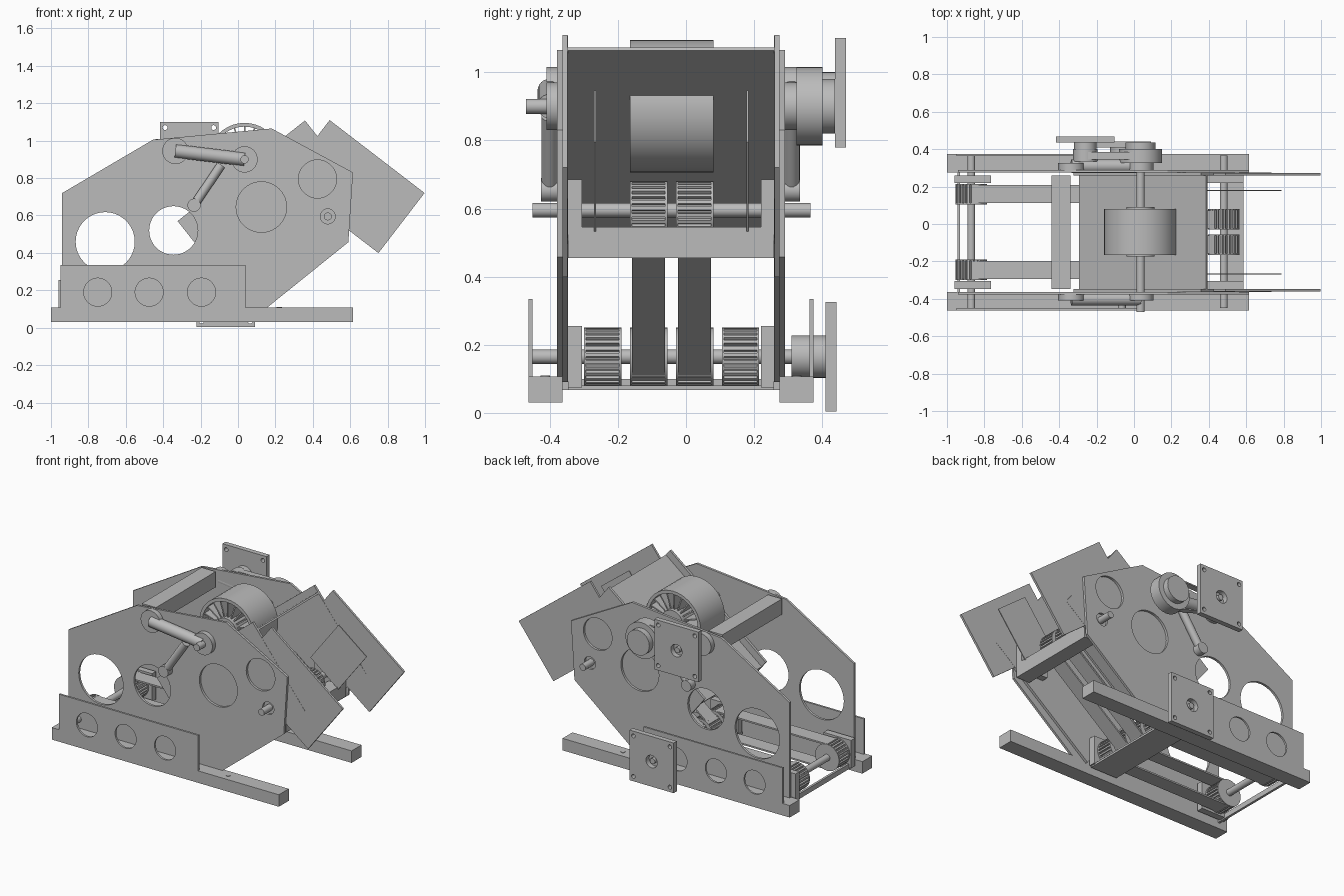
import bpy
import math
from mathutils import Vector

cube = bpy.data.objects.get("Cube")
if cube:
    bpy.data.objects.remove(cube)

grey = bpy.data.materials.new("machine_grey")
grey.use_nodes = True
COLOUR = (0.5, 0.5, 0.5, 1)
grey.diffuse_color = COLOUR
grey.node_tree.nodes["Principled BSDF"].inputs["Base Color"].default_value = COLOUR

FRONT, BACK = -0.363, 0.275            # inner faces of the main side plates
TILT = math.radians(38.3)              # slope of the inclined conveyor
U = Vector((math.cos(TILT), math.sin(TILT)))
V = Vector((U.y, -U.x))
LOW, HIGH, TAIL = Vector((-0.065, 0.165)), Vector((0.48, 0.595)), Vector((-0.87, 0.165))
DRUM, CRANK, MOTOR = Vector((0.035, 0.9)), Vector((-0.335, 0.945)), Vector((-0.26, 0.94))


def finish(name, mesh, location=(0, 0, 0), rotation=None):
    mesh.materials.clear()
    mesh.materials.append(grey)
    mesh.polygons.foreach_set("use_smooth", [True] * len(mesh.polygons))
    mesh.set_sharp_from_angle(angle=math.radians(30))
    ob = bpy.data.objects.new(name, mesh)
    ob.location = location
    if rotation:
        ob.rotation_euler = rotation
    bpy.context.collection.objects.link(ob)
    return ob


def ring(c, r, n=40):
    return [(c[0] + r * math.cos(2 * math.pi * i / n), c[1] + r * math.sin(2 * math.pi * i / n))
            for i in range(n)]


def rect(x0, x1, z0, z1):
    return [(x0, z0), (x1, z0), (x1, z1), (x0, z1)]


def quad(corner, a, b):
    """Parallelogram from a corner and two edge vectors."""
    return [corner, corner + a, corner + a + b, corner + b]


def slab(name, y0, y1, outline, *holes):
    """Profile in the xz plane, with holes, extruded from y0 to y1."""
    curve = bpy.data.curves.new(name, 'CURVE')
    curve.dimensions = '2D'
    curve.fill_mode = 'BOTH'
    curve.extrude = (y1 - y0) / 2
    for loop in (outline,) + holes:
        spline = curve.splines.new('POLY')
        spline.points.add(len(loop) - 1)
        for p, q in zip(spline.points, loop):
            p.co = (q[0], q[1], 0, 1)
        spline.use_cyclic_u = True
    temp = bpy.data.objects.new(name + "_temp", curve)
    mesh = bpy.data.meshes.new_from_object(temp)
    bpy.data.objects.remove(temp)
    bpy.data.curves.remove(curve)
    return finish(name, mesh, (0, (y0 + y1) / 2, 0), (math.pi / 2, 0, 0))


def disc(name, c, r, y0, y1, *holes):
    return slab(name, y0, y1, ring(c, r), *holes)


def gear(name, c, y0, y1, r=0.085, teeth=26):
    pts = []
    for i in range(teeth):
        for step, rad in ((0, r), (0.5, r), (0.6, r - 0.012), (0.9, r - 0.012)):
            a = 2 * math.pi * (i + step) / teeth
            pts.append((c[0] + rad * math.cos(a), c[1] + rad * math.sin(a)))
    slab(name, y0 + 0.006, y1 - 0.006, pts)
    for y in (y0, y1 - 0.006):
        disc(name + "_flange", c, r, y, y + 0.006)


def rod(name, a, b, y, r):
    """Cylinder lying in the xz plane with rounded ends."""
    d = b - a
    n = Vector((-d.y, d.x)).normalized()
    along = d.normalized()
    bpy.ops.mesh.primitive_cylinder_add(vertices=24, radius=r, depth=d.length)
    ob = bpy.context.object
    mesh = ob.data
    bpy.data.objects.remove(ob)
    finish(name, mesh, ((a.x + b.x) / 2, y, (a.y + b.y) / 2), (0, math.atan2(d.x, d.y), 0))


# Main side plates, base rails and outer covers
profile = [(-0.94, 0.04), (0.08, 0.04), (0.155, 0.107), (0.59, 0.457),
           (0.615, 0.83), (0.18, 1.065), (-0.455, 1.005), (-0.94, 0.72)]
cover_holes = [ring((x, 0.19), 0.075) for x in (-0.75, -0.475, -0.195)]
for side, y0, y1, c0, c1 in (("front", FRONT - 0.015, FRONT, FRONT - 0.1, FRONT - 0.087),
                             ("back", BACK, BACK + 0.015, BACK + 0.088, BACK + 0.1)):
    slab(side + "_side_plate", y0, y1, profile, ring((-0.71, 0.46), 0.158),
         ring((-0.345, 0.52), 0.13), ring((0.125, 0.645), 0.135),
         ring((0.425, 0.795), 0.102), ring(HIGH, 0.04))
    slab(side + "_cover_plate", c0, c1, rect(-0.95, 0.04, 0.03, 0.335), *cover_holes)
    lo, hi = min(y0, c0), max(y1, c1)
    slab(side + "_base_rail", lo, hi, rect(-1, 0.615, 0.03, 0.107))
    for x in (-0.58, 0.22):            # bolt heads on the rails
        bpy.ops.mesh.primitive_cylinder_add(vertices=20, radius=0.014, depth=0.006)
        ob = bpy.context.object
        mesh = ob.data
        bpy.data.objects.remove(ob)
        finish(side + "_rail_bolt", mesh, (x, (lo + hi) / 2, 0.107))

# Inclined chute: side walls, discharge panels, inner fins and top sheet
corner = Vector((-0.323, 0.57))
P, Q = Vector((0.793, -0.609)), Vector((0.609, 0.793))
for side, y0, y1 in (("front", FRONT, FRONT + 0.016), ("back", BACK - 0.016, BACK)):
    slab(side + "_chute_wall", y0, y1, quad(corner, U * 0.868, V * 0.61))
    slab(side + "_discharge_panel", y0 + 0.001, y1 - 0.001,
         quad(Vector((0.49, 1.11)), P * 0.64, Q * -0.405))
for y in (-0.267, 0.18):
    slab("inner_fin", y - 0.003, y + 0.003,
         quad(Vector((0.59, 0.74)) - P * 0.125 - Q * 0.165, P * 0.25, Q * 0.33))
slab("chute_sheet", FRONT + 0.016, BACK - 0.016, quad(corner + V * 0.045, U * 0.868, V * 0.012))

# Cross members
for name, box in (("upper_beam", (-0.44, -0.34, 0.91, 1.01)), ("incline_beam", (0.49, 0.585, 0.455, 0.545)),
                  ("lower_tie", (-0.16, 0.03, 0.067, 0.08)), ("tail_tie", (-0.945, -0.93, 0.067, 0.1))):
    slab(name, FRONT + 0.016 if box[0] > -0.9 else FRONT, BACK - 0.016 if box[0] > -0.9 else BACK, rect(*box))

# Axles and bearing blocks
for name, c, y0, y1 in (("tail", TAIL, -0.45, 0.37), ("low", LOW, -0.45, 0.41), ("high", HIGH, -0.45, 0.365)):
    disc(name + "_axle", c, 0.021, y0, y1)
    for a, b in ((FRONT + 0.016, FRONT + 0.058), (BACK - 0.055, BACK - 0.016)):
        slab(name + "_bearing_block", a, b, rect(c.x - 0.09, c.x + 0.105, c.y - 0.09, c.y + 0.09))

# Toothed rollers and flat belts: two level, two inclined
for kind, a, b, lanes in (("level", TAIL, LOW, (-0.3, 0.105)), ("inclined", LOW, HIGH, (-0.165, -0.03))):
    along = (b - a).normalized()
    normal = Vector((-along.y, along.x))
    for y in lanes:
        gear(kind + "_roller", a, y, y + 0.11)
        gear(kind + "_roller", b, y, y + 0.11)
        for s in (1, -1):
            slab(kind + "_belt", y + 0.007, y + 0.103,
                 quad(a + normal * 0.073 * s, b - a, normal * 0.01 * s))

# Drum with radial blades
D0, D1 = -0.165, 0.08
disc("drum_rim", DRUM, 0.195, D0, D1, ring(DRUM, 0.175))
disc("drum_hub", DRUM, 0.075, D0 - 0.01, D1 + 0.01)
for i in range(20):
    a = 2 * math.pi * i / 20
    d = Vector((math.cos(a), math.sin(a)))
    n = Vector((-d.y, d.x)) * 0.008
    slab("drum_blade", D0 + 0.01, D1 - 0.01, quad(DRUM + d * 0.07 - n / 2, d * 0.11, n))
disc("drum_axle", DRUM, 0.022, -0.47, 0.43)

# Linkage on both sides: collars, arm and push rod
foot, knee = Vector((-0.235, 0.655)), Vector((-0.09, 0.87))
for side, y0, y1, mid in (("front", -0.41, -0.378, -0.4), ("back", 0.29, 0.325, 0.31)):
    for c in (DRUM, CRANK):
        disc(side + "_collar", c, 0.07, y0, y1)
    rod(side + "_push_rod", foot, knee, mid, 0.024)
    disc(side + "_rod_foot", foot, 0.035, mid - 0.025, mid + 0.025)
    rod(side + "_arm", CRANK, DRUM, mid, 0.036)

# Upper drive: pulleys, belt, motor and mount
disc("drum_pulley", DRUM, 0.115, 0.325, 0.4)
disc("pulley_hub", DRUM, 0.08, 0.4, 0.437)
disc("motor_pulley", MOTOR, 0.065, 0.335, 0.4)
for s in (1, -1):
    slab("drive_belt", 0.345, 0.385, quad(MOTOR + Vector((0, 0.055 * s)),
         DRUM - MOTOR + Vector((0, 0.045 * s)), Vector((0, 0.008 * s))))
disc("upper_motor", MOTOR, 0.06, 0.4, 0.437)
disc("lower_motor", LOW, 0.062, 0.31, 0.41)
for name, c, y in (("upper", MOTOR, 0.437), ("lower", LOW, 0.41)):
    holes = [ring(c + Vector((sx, sz)) * 0.13, 0.013, 16) for sx in (-1, 1) for sz in (-1, 1)]
    slab(name + "_motor_mount", y, y + 0.032, rect(c.x - 0.157, c.x + 0.157, c.y - 0.161, c.y + 0.161),
         ring(c, 0.04), *holes)
    disc(name + "_motor_shaft", c, 0.018, y - 0.01, y + 0.025)
